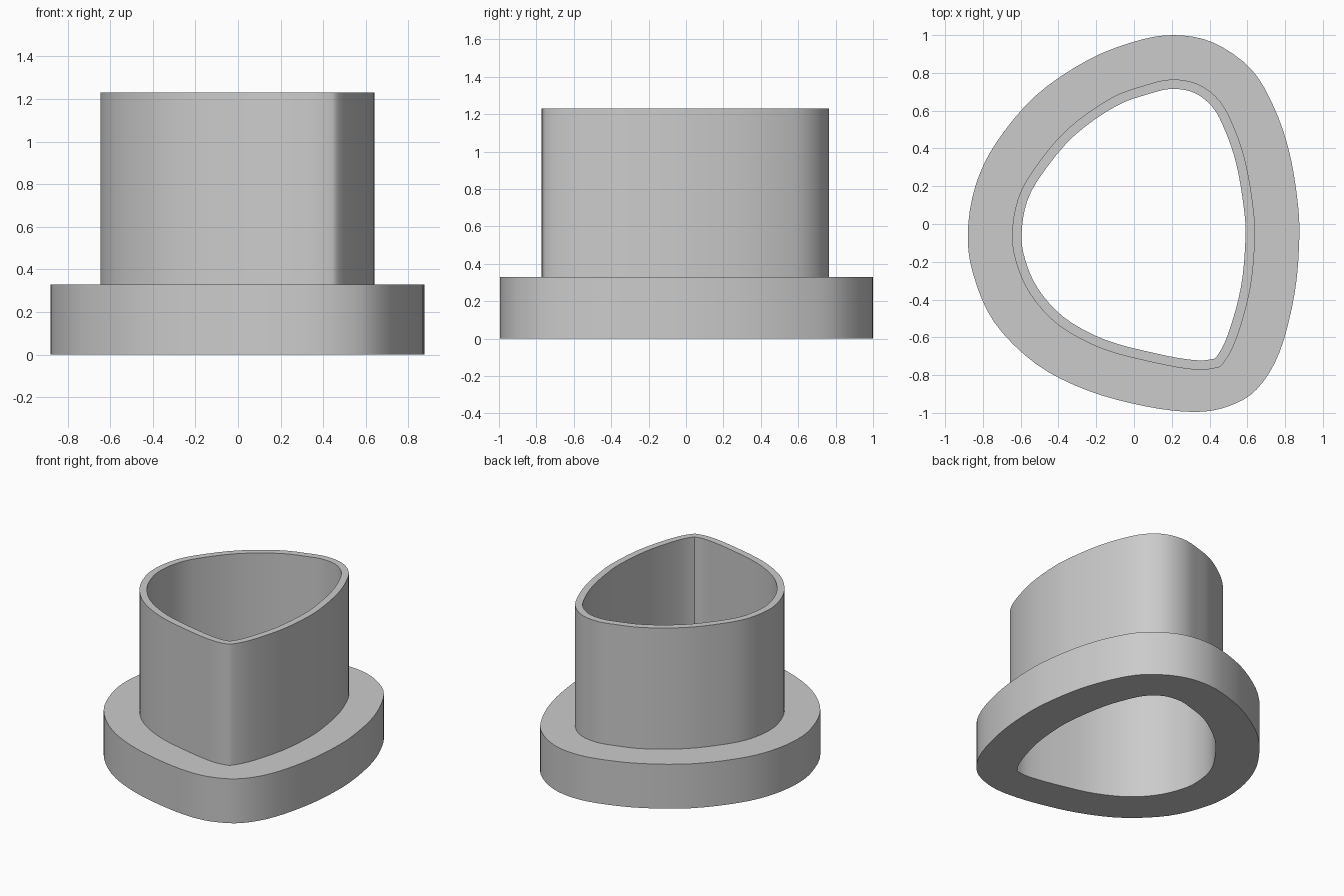
import bpy
import bmesh
from mathutils import Vector

STEPS = 4          # samples between neighbouring outline points
WALL = 0.05        # sleeve wall thickness
FLANGE_TOP = 0.33
SLEEVE_TOP = 1.23

cube = bpy.data.objects.get("Cube")
if cube:
    bpy.data.objects.remove(cube, do_unlink=True)

# Rounded triangular outlines, clockwise from the back
FLANGE = [(.21, 1), (.42, .96), (.62, .82), (.74, .62), (.82, .39), (.865, .13),
          (.875, -.08), (.85, -.37), (.77, -.68), (.65, -.875), (.5, -.965),
          (.32, -.995), (.06, -.965), (-.25, -.88), (-.52, -.74), (-.74, -.52),
          (-.85, -.27), (-.88, -.05), (-.84, .2), (-.73, .43), (-.52, .68),
          (-.25, .865), (0, .965)]
SLEEVE = [(.2, .765), (.34, .74), (.455, .65), (.53, .51), (.59, .33), (.63, .1),
          (.64, -.08), (.615, -.345), (.545, -.6), (.475, -.735), (.42, -.765),
          (.31, -.77), (.11, -.735), (-.17, -.66), (-.4, -.535), (-.55, -.37),
          (-.625, -.2), (-.645, -.05), (-.615, .13), (-.53, .29), (-.355, .5),
          (-.125, .665), (.06, .735)]


def smooth_loop(points):
    """Closed Catmull-Rom curve through the points."""
    pts = [Vector(p) for p in points]
    n = len(pts)
    loop = []
    for i in range(n):
        a, b, c, d = (pts[(i + k) % n] for k in (-1, 0, 1, 2))
        for s in range(STEPS):
            t = s / STEPS
            loop.append(b + (c - a) * t / 2
                        + (a * 2 - b * 5 + c * 4 - d) * t ** 2 / 2
                        + (b * 3 - a - c * 3 + d) * t ** 3 / 2)
    return loop


def inset(loop, distance):
    """Move a clockwise loop inward along its normals."""
    result = []
    for i, p in enumerate(loop):
        along = (loop[(i + 1) % len(loop)] - loop[i - 1]).normalized()
        result.append(p + Vector((along.y, -along.x)) * distance)
    return result


def ring(bm, loop, z):
    return [bm.verts.new((p.x, p.y, z)) for p in loop]


flange = smooth_loop(FLANGE)
sleeve = smooth_loop(SLEEVE)
bore = inset(sleeve, WALL)

# Flange, sleeve and open bore as one closed loft
bm = bmesh.new()
rings = [ring(bm, loop, z) for loop, z in (
    (bore, 0), (flange, 0), (flange, FLANGE_TOP), (sleeve, FLANGE_TOP),
    (sleeve, SLEEVE_TOP), (bore, SLEEVE_TOP))]
for k, low in enumerate(rings):
    high = rings[(k + 1) % len(rings)]
    for i in range(len(low)):
        j = (i + 1) % len(low)
        bm.faces.new((low[i], low[j], high[j], high[i]))
bmesh.ops.recalc_face_normals(bm, faces=bm.faces)

mesh = bpy.data.meshes.new("flanged_sleeve")
bm.to_mesh(mesh)
bm.free()
body = bpy.data.objects.new("flanged_sleeve", mesh)
bpy.context.collection.objects.link(body)

# Plain grey material
grey = bpy.data.materials.new("plain_grey")
grey.use_nodes = True
colour = (0.6, 0.6, 0.6, 1)
grey.diffuse_color = colour
grey.node_tree.nodes["Principled BSDF"].inputs["Base Color"].default_value = colour
mesh.materials.append(grey)

# Smooth walls with crisp rims
bpy.ops.object.select_all(action='DESELECT')
body.select_set(True)
bpy.context.view_layer.objects.active = body
bpy.ops.object.shade_smooth_by_angle(angle=0.6)
